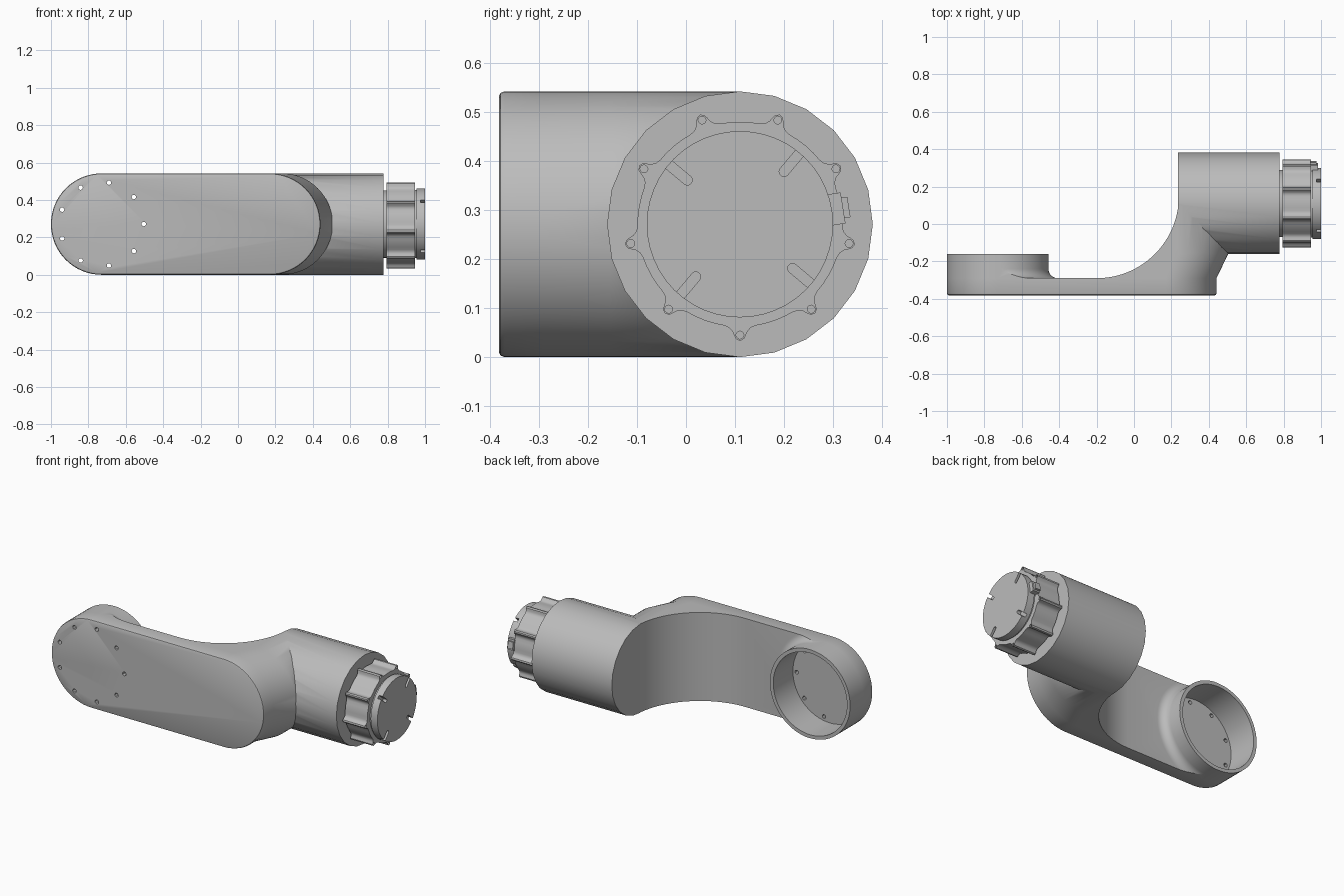
import bpy, bmesh
from math import sin, cos, pi, radians, sqrt

cube = bpy.data.objects.get("Cube")
if cube:
    bpy.data.objects.remove(cube)

grey = bpy.data.materials.new("machined grey")
grey.use_nodes = True
COLOUR = (0.5, 0.5, 0.5, 1)
grey.diffuse_color = COLOUR
grey.node_tree.nodes["Principled BSDF"].inputs["Base Color"].default_value = COLOUR

R, MID = 0.271, 0.271        # tube radius and height of every axis
CUP_X, JOINT_Y = -0.729, 0.11


def loft(name, rings):
    """Skin a closed solid through rings holding equal numbers of points."""
    bm = bmesh.new()
    loops = [[bm.verts.new(p) for p in ring] for ring in rings]
    n = len(loops[0])
    for a, b in zip(loops, loops[1:]):
        for i in range(n):
            j = (i + 1) % n
            bm.faces.new((a[i], a[j], b[j], b[i]))
    bm.faces.new(loops[0])
    bm.faces.new(loops[-1])
    bmesh.ops.recalc_face_normals(bm, faces=bm.faces)
    mesh = bpy.data.meshes.new(name)
    bm.to_mesh(mesh)
    bm.free()
    mesh.materials.append(grey)
    obj = bpy.data.objects.new(name, mesh)
    bpy.context.collection.objects.link(obj)
    return obj


def turned_x(name, profile, y=JOINT_Y, z=MID, n=48):
    """Round solid along x from (x, radius) pairs."""
    turn = [2 * pi * i / n for i in range(n)]
    return loft(name, [[(x, y + r * cos(t), z + r * sin(t)) for t in turn]
                       for x, r in profile])


def turned_y(name, profile, x=CUP_X, z=MID, n=64):
    """Round solid along y from (y, radius) pairs."""
    turn = [2 * pi * i / n for i in range(n)]
    return loft(name, [[(x + r * cos(t), y, z + r * sin(t)) for t in turn]
                       for y, r in profile])


def combine(obj, other, operation):
    mod = obj.modifiers.new(operation, 'BOOLEAN')
    mod.operation, mod.object, mod.solver = operation, other, 'EXACT'
    bpy.context.view_layer.objects.active = obj
    bpy.ops.object.modifier_apply(modifier=mod.name)
    bpy.data.objects.remove(other)


def smooth(obj, angle=30):
    bpy.ops.object.select_all(action='DESELECT')
    obj.select_set(True)
    bpy.context.view_layer.objects.active = obj
    bpy.ops.object.shade_smooth_by_angle(angle=radians(angle))


def stadium(y, end_x, r, n=32):
    """Rounded slot outline in the xz plane."""
    half = [-pi / 2 + pi * i / n for i in range(n + 1)]
    return ([(end_x + r * cos(t), y, MID + r * sin(t)) for t in half] +
            [(CUP_X - r * cos(t), y, MID - r * sin(t)) for t in half])


# Arm: swept slot outline trimmed by the curved side profile
arm = loft("arm", [stadium(-0.381, 0.17, R - 0.009), stadium(-0.378, 0.17, R - 0.003),
                   stadium(-0.37, 0.17, R), stadium(-0.29, 0.17, R),
                   stadium(-0.155, 0.235, R), stadium(JOINT_Y, 0.235, R)])
side = [(-1.2, -0.5), (0.7, -0.5), (0.7, 0.15)]
for i in range(25):
    t = pi / 2 * i / 24
    side.append((-0.2 + 0.44 * cos(t), 0.15 - 0.44 * sin(t)))
side.append((-1.2, -0.29))
trim = loft("trim", [[(x, y, z) for x, y in side] for z in (-0.2, 0.8)])

# Cup boss with a fillet running onto the arm
flare = [(-0.34, 0.322), (-0.29, 0.322)]
for i in range(1, 9):
    t = pi / 2 * i / 8
    flare.append((-0.24 - 0.05 * cos(t), 0.322 - 0.05 * sin(t)))
flare.append((-0.16, 0.272))
combine(trim, turned_y("boss", flare), 'UNION')
combine(arm, trim, 'INTERSECT')

# Joint housing tube
housing = turned_x("housing", [(0.236, R), (0.779, R)], n=24)
combine(arm, housing, 'UNION')

# Open cup and its ring of bolt holes
combine(arm, turned_y("cup_space", [(-0.35, 0.25), (0.0, 0.25)]), 'DIFFERENCE')
for i in range(9):
    t = 2 * pi * i / 9
    hole = turned_y("hole", [(-0.5, 0.012), (-0.3, 0.012)],
                    CUP_X + 0.225 * cos(t), MID + 0.225 * sin(t), 12)
    combine(arm, hole, 'DIFFERENCE')
smooth(arm)

# Neck between housing and coupling
smooth(turned_x("coupling_neck", [(0.77, 0.18), (0.805, 0.18)]))

# Lugged coupling ring
outline = []
for i in range(9):
    middle = -90 + 40 * i
    for step, r in ((-14, 0.209), (-9, 0.209), (-6, 0.212), (-4, 0.219), (-3, 0.227),
                    (-2, 0.234), (0, 0.238), (2, 0.234), (3, 0.227), (4, 0.219),
                    (6, 0.212), (9, 0.209), (14, 0.209), (20, 0.209)):
        t = radians(middle + step)
        outline.append((JOINT_Y + r * cos(t), MID + r * sin(t)))
ring = loft("coupling_ring", [[(x, y, z) for y, z in outline] for x in (0.795, 0.945)])
for i in range(9):
    t = radians(-90 + 40 * i)
    hole = turned_x("hole", [(0.85, 0.008), (1.1, 0.008)],
                    JOINT_Y + 0.226 * cos(t), MID + 0.226 * sin(t), 12)
    combine(ring, hole, 'DIFFERENCE')
smooth(ring)

# End disc with four radial slots
disc = turned_x("end_disc", [(0.93, 0.182), (0.955, 0.182), (0.955, 0.19), (1.0, 0.19)])


def radial_block(name, degrees, x0, x1, r0, r1, width):
    t = radians(degrees)
    corners = ((r0, -width), (r1, -width), (r1, width), (r0, width))
    return loft(name, [[(x, JOINT_Y + r * cos(t) - w * sin(t), MID + r * sin(t) + w * cos(t))
                        for r, w in corners] for x in (x0, x1)])


for i in range(4):
    angle = 50 + 90 * i
    slot = radial_block("slot", angle, 0.975, 1.1, 0.14, 0.25, 0.01)
    t = radians(angle)
    tip = turned_x("tip", [(0.975, 0.01), (1.1, 0.01)],
                   JOINT_Y + 0.14 * cos(t), MID + 0.14 * sin(t), 16)
    combine(slot, tip, 'UNION')
    combine(disc, slot, 'DIFFERENCE')
smooth(disc)

# Locating key on the disc edge
radial_block("key_base", 9, 0.94, 0.985, 0.18, 0.213, 0.032)
radial_block("key_tip", 9, 0.94, 0.975, 0.2, 0.225, 0.021)
